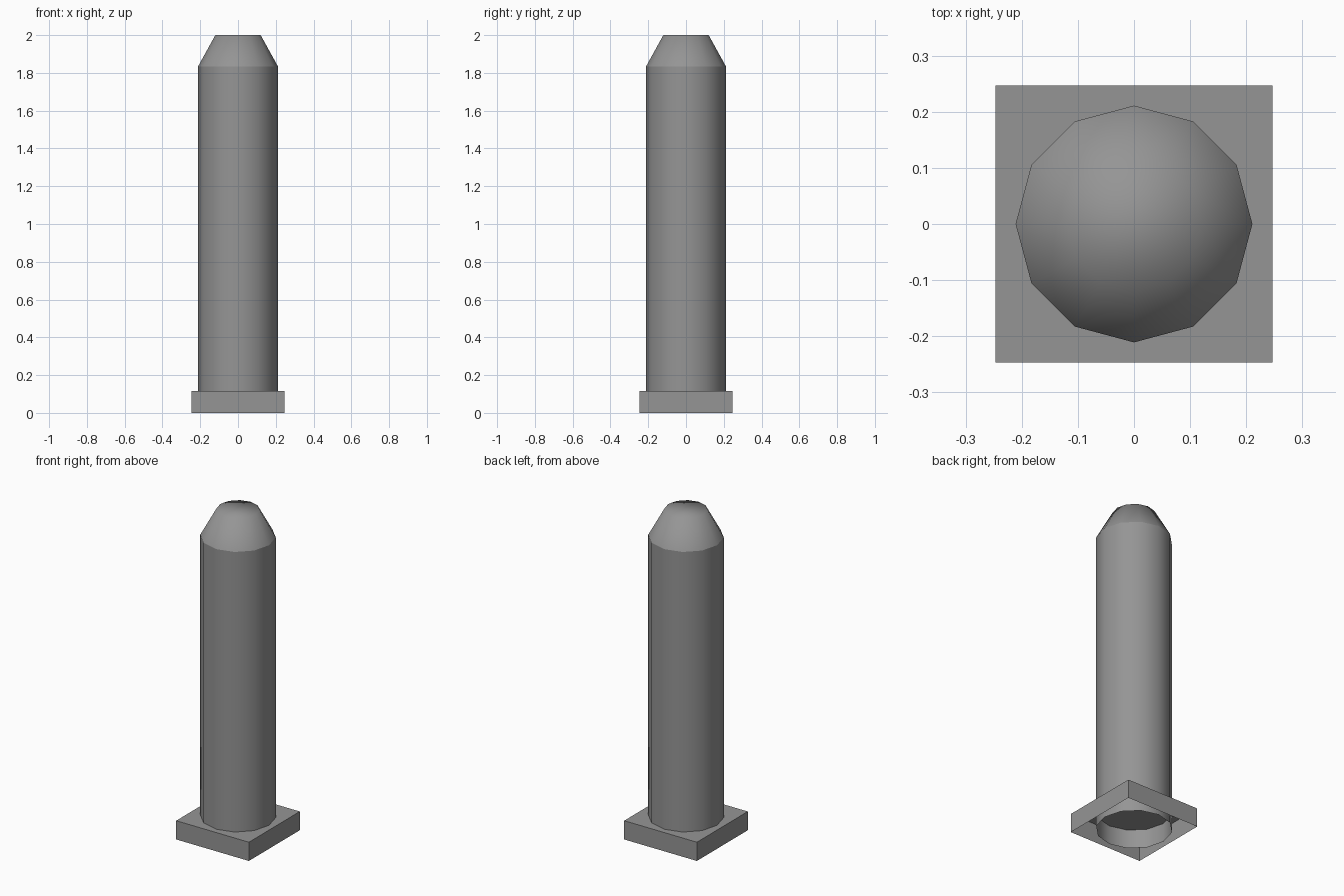
import bpy, bmesh
from math import cos, sin, tau

cube = bpy.data.objects.get("Cube")
if cube:
    bpy.data.objects.remove(cube, do_unlink=True)

SIDES = 12
BASE_HALF, BASE_TOP = 0.247, 0.115
RADIUS, SHOULDER = 0.211, 1.835
TIP_RADIUS, TOP = 0.12, 2.0

grey = bpy.data.materials.new("iron_grey")
grey.use_nodes = True
colour = (0.3, 0.3, 0.3, 1)
grey.diffuse_color = colour
grey.node_tree.nodes["Principled BSDF"].inputs["Base Color"].default_value = colour


def add_part(name, rings, smooth, capped):
    """Bridge stacked rings of points, open below, optionally closed on top."""
    bm = bmesh.new()
    loops = [[bm.verts.new(p) for p in ring] for ring in rings]
    for low, high in zip(loops, loops[1:]):
        n = len(low)
        for i in range(n):
            j = (i + 1) % n
            bm.faces.new((low[i], low[j], high[j], high[i]))
    if capped:
        bm.faces.new(loops[-1])
    for face in bm.faces:
        face.smooth = smooth
    mesh = bpy.data.meshes.new(name)
    bm.to_mesh(mesh)
    bm.free()
    mesh.materials.append(grey)
    part = bpy.data.objects.new(name, mesh)
    bpy.context.collection.objects.link(part)
    return part


def circle(radius, z):
    return [(radius * cos(tau * i / SIDES), radius * sin(tau * i / SIDES), z)
            for i in range(SIDES)]


def square(half, z):
    return [(x * half, y * half, z) for x, y in ((-1, -1), (1, -1), (1, 1), (-1, 1))]


# Hollow square foot, open underneath
add_part("base_plate", [square(BASE_HALF, 0), square(BASE_HALF, BASE_TOP)], False, True)
# Twelve-sided tube running down through the foot to the ground
add_part("shaft", [circle(RADIUS, 0), circle(RADIUS, SHOULDER)], True, False)
# Tapered top, shaded smoothly into its flat tip
add_part("tapered_cap", [circle(RADIUS, SHOULDER), circle(TIP_RADIUS, TOP)], True, True)
